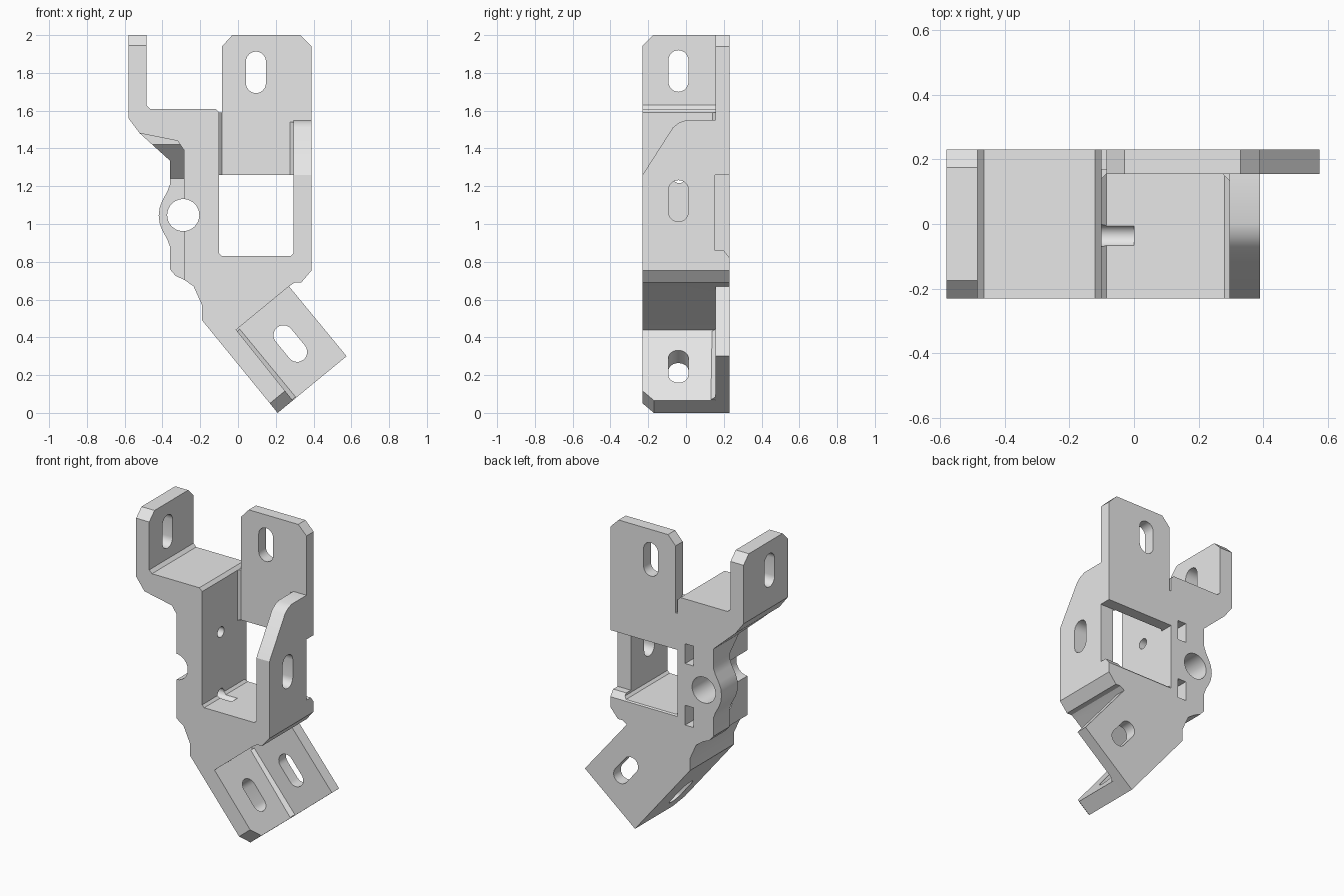
import bpy, bmesh, math
from mathutils import Vector

X, Y, Z = Vector((1, 0, 0)), Vector((0, 1, 0)), Vector((0, 0, 1))
O = Vector((0, 0, 0))
D = Vector((0.636, 0, -0.772)).normalized()    # along the tilted foot
P = Vector((0.772, 0, 0.636)).normalized()     # across the tilted foot

grey = bpy.data.materials.new("plain grey")
grey.diffuse_color = (0.8, 0.8, 0.8, 1)


def prism(name, pts, a, b, u=X, v=Z, n=Y, o=O):
    """Extrude a flat outline in the u-v plane from a to b along n."""
    bm = bmesh.new()
    rings = [[bm.verts.new(o + u * p + v * q + n * t) for p, q in pts] for t in (a, b)]
    bm.faces.new(rings[0])
    bm.faces.new(rings[1][::-1])
    for i in range(len(pts)):
        j = (i + 1) % len(pts)
        bm.faces.new((rings[0][i], rings[1][i], rings[1][j], rings[0][j]))
    bmesh.ops.recalc_face_normals(bm, faces=bm.faces)
    me = bpy.data.meshes.new(name)
    bm.to_mesh(me)
    bm.free()
    ob = bpy.data.objects.new(name, me)
    me.materials.append(grey)
    bpy.context.collection.objects.link(ob)
    return ob


def stadium(r, half, cx=0, cy=0, n=12):
    """Slot outline, long along the second axis; half=0 gives a circle."""
    pts = []
    for k, s in ((0, 1), (1, -1)):
        for i in range(n + (1 if half else 0)):
            t = math.pi * (k + i / n)
            pts.append((cx + r * math.cos(t), cy + s * half + r * math.sin(t)))
    return pts


def combine(base, other, op):
    bpy.context.view_layer.objects.active = base
    m = base.modifiers.new(op, 'BOOLEAN')
    m.operation, m.solver, m.object = op, 'EXACT', other
    bpy.ops.object.modifier_apply(modifier=m.name)
    bpy.data.objects.remove(other)


# main body: arm, shelf, left wall, floor, right wall and tilted foot
bracket = prism("bracket", [
    (-0.58, 2.0), (-0.485, 2.0), (-0.485, 1.63), (-0.465, 1.61), (-0.12, 1.61),
    (-0.10, 1.59), (-0.10, 0.845), (-0.085, 0.83), (0.28, 0.83), (0.295, 0.845),
    (0.295, 1.55), (0.39, 1.55), (0.39, 0.755), (0.335, 0.69), (0.30, 0.69),
    (0.27, 0.67), (-0.01, 0.44), (0.29, 0.066), (0.21, 0.0), (-0.19, 0.49),
    (-0.19, 0.57), (-0.235, 0.67), (-0.285, 0.705), (-0.285, 1.39),
    (-0.32, 1.44), (-0.52, 1.48), (-0.58, 1.56)], -0.23, 0.23)

# bulging side tab around the round hole, tapered under the shelf
bulge = [(-0.36, 1.21), (-0.375, 1.17), (-0.40, 1.125), (-0.414, 1.09), (-0.42, 1.045),
         (-0.414, 1.0), (-0.40, 0.965), (-0.375, 0.92), (-0.36, 0.88)]
tab = prism("side_tab", [(-0.2, 1.5), (-0.52, 1.48), (-0.36, 1.335)] + bulge +
            [(-0.36, 0.76), (-0.33, 0.725), (-0.285, 0.705), (-0.2, 0.72)], -0.12, 0.23)
combine(tab, prism("cut", [(-0.3, 0.5), (0.06, 0.5), (0.06, 1.24), (-0.12, 1.42), (-0.3, 1.42)],
                   -0.7, 0, Y, Z, X), 'DIFFERENCE')

# mounting plates
upper = prism("upper_plate", [
    (-0.085, 1.94), (-0.03, 2.0), (0.33, 2.0), (0.39, 1.94), (0.39, 1.26),
    (-0.2, 1.26), (-0.2, 1.5), (-0.085, 1.5)], 0.155, 0.23)
lower = prism("lower_plate", [
    (0.27, 0.67), (0.575, 0.30), (0.21, 0.0), (-0.1, 0.38), (0.0, 0.6)], 0.155, 0.23)

# back notch and lip, before the upper plate is added
combine(bracket, prism("cut", [(0.153, 1.26), (0.153, 0.86), (0.2, 0.86), (0.235, 0.815),
                               (0.3, 0.815), (0.3, 1.26)], -0.1, 0.5, Y, Z, X), 'DIFFERENCE')
# sloping top of the right wall
combine(bracket, prism("cut", [(-0.3, 1.15), (-0.23, 1.26), (-0.07, 1.51), (-0.04, 1.535),
                               (0.0, 1.55), (0.0, 1.7), (-0.3, 1.7)],
                       0.2945, 0.5, Y, Z, X), 'DIFFERENCE')

# small corner ribs where the walls meet the plates
ribs = [
    prism("rib", [(-0.12, 0.17), (-0.12, 0.12), (-0.07, 0.17)], 1.26, 1.59, X, Y, Z),
    prism("rib", [(0.31, 0.17), (0.31, 0.12), (0.26, 0.17)], 1.26, 1.54, X, Y, Z),
    prism("rib", [(-0.01, 0.17), (-0.01, 0.128), (0.032, 0.17)], 0.01, 0.475, P, Y, D,
          Vector((-0.01, 0, 0.44))),
]
for part in [tab, upper, lower] + ribs:
    combine(bracket, part, 'UNION')

cutters = [
    # arm corners
    prism("cut", [(-0.23, 1.945), (-0.175, 2.0), (-0.12, 2.055), (-0.3, 2.055), (-0.3, 1.875)],
          -0.7, -0.4, Y, Z, X),
    prism("cut", [(0.23, 1.945), (0.175, 2.0), (0.12, 2.055), (0.3, 2.055), (0.3, 1.875)],
          -0.7, -0.4, Y, Z, X),
    # foot corner
    prism("cut", [(-0.13, -0.29), (0.065, -0.11), (0.065, -0.29)], -0.05, 0.2, D, Y, P,
          Vector((0.21, 0, 0))),
    # long slots in arm, upper plate, right wall, lower plate and foot
    prism("cut", stadium(0.053, 0.057, -0.04, 1.81), -0.7, -0.4, Y, Z, X),
    prism("cut", stadium(0.053, 0.057, 0.095, 1.803), 0.1, 0.3),
    prism("cut", stadium(0.053, 0.057, -0.04, 1.122), 0.2, 0.5, Y, Z, X),
    prism("cut", stadium(0.053, 0.057), 0.1, 0.3, P, D, Y, Vector((0.277, 0, 0.367))),
    prism("cut", stadium(0.053, 0.057), -0.2, 0.1, Y, D, P, Vector((0.145, -0.04, 0.245))),
    # round hole running front to back
    prism("cut", stadium(0.085, 0, -0.29, 1.047, 20), -0.4, 0.4),
]
# cross holes with square nut pockets
for z in (1.25, 0.845):
    cutters.append(prism("cut", stadium(0.034, 0, -0.036, z, 10), -0.5, 0.0, Y, Z, X))
    cutters.append(prism("cut", [(-0.215, z - 0.065), (-0.155, z - 0.065),
                                 (-0.155, z + 0.065), (-0.215, z + 0.065)], -0.1, 0.3))
for c in cutters:
    combine(bracket, c, 'DIFFERENCE')

# keep creases sharp and round holes smooth
bpy.ops.object.select_all(action='DESELECT')
bracket.select_set(True)
bpy.context.view_layer.objects.active = bracket
bpy.ops.object.shade_smooth_by_angle(angle=math.radians(25))
